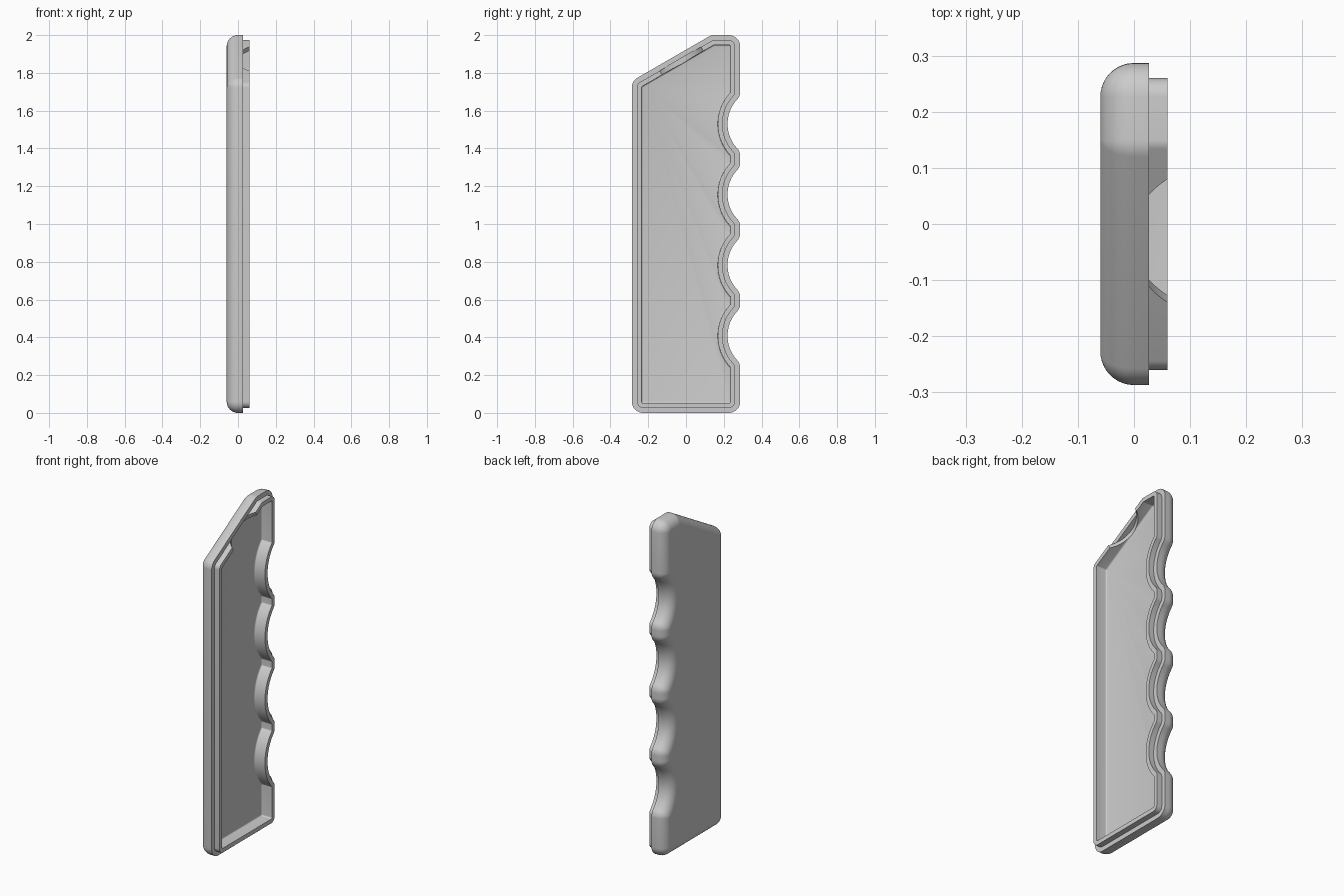
import bpy, bmesh, math
from mathutils import Vector, Matrix

if "Cube" in bpy.data.objects:
    bpy.data.objects.remove(bpy.data.objects["Cube"], do_unlink=True)

mat = bpy.data.materials.new("plain_grey")
mat.use_nodes = True
GREY = (0.6, 0.6, 0.6, 1)
mat.diffuse_color = GREY
mat.node_tree.nodes["Principled BSDF"].inputs["Base Color"].default_value = GREY

ROUND = 0.06                      # edge radius of the shell
SLOPE = math.radians(30)          # slant of the top
HALF, TOP = 0.287, 2.0
SCALLOPS = [0.408 + 0.374 * i for i in range(4)]
SCALLOP_Y, SCALLOP_R = 0.41, 0.19


def core_outline():
    """Sharp outline in (y, z), inset by ROUND: corners and finger arcs in order."""
    lo, hi = -HALF + ROUND, HALF - ROUND
    big_r = SCALLOP_R + ROUND
    reach = math.acos((SCALLOP_Y - hi) / big_r)
    path = [(lo, ROUND), (hi, ROUND)]
    arcs = {}
    for z in SCALLOPS:
        for k in range(25):
            a = reach * (k / 12 - 1)
            n = Vector((math.cos(a), -math.sin(a)))
            p = Vector((SCALLOP_Y, z)) - n * big_r
            p.y = z + math.sin(a) * big_r
            arcs[len(path)] = n
            path.append(tuple(p))
    left_z = 1.757 + ROUND * (math.tan(SLOPE) - 1 / math.cos(SLOPE))
    top_z = TOP - ROUND
    path += [(hi, top_z), (lo + (top_z - left_z) / math.tan(SLOPE), top_z), (lo, left_z)]
    return [Vector(p) for p in path], arcs


def outline_samples(steps=8):
    """Points with outward normals; convex corners fan their normals."""
    pts, arcs = core_outline()
    out = []
    for i, p in enumerate(pts):
        before, after = pts[i - 1], pts[(i + 1) % len(pts)]
        def side_normal(a, b):
            d = (b - a).normalized()
            return Vector((d.y, -d.x))
        n1 = arcs[i] if i in arcs and i - 1 in arcs else side_normal(before, p)
        n2 = arcs[i] if i in arcs and i + 1 in arcs else side_normal(p, after)
        if i in arcs:                       # flat land between neighbouring arcs
            if (i - 2) % 25 == 0:
                n1, n2 = Vector((1, 0)), arcs[i]
            elif (i - 2) % 25 == 24:
                n1, n2 = arcs[i], Vector((1, 0))
            else:
                out.append((p, arcs[i]))
                continue
        a1 = math.atan2(n1.y, n1.x)
        turn = (math.atan2(n2.y, n2.x) - a1 + math.pi) % math.tau - math.pi
        for k in range(steps + 1):
            a = a1 + turn * k / steps
            out.append((p, Vector((math.cos(a), math.sin(a)))))
    return out


# Wall section as (outward offset, x): rounded back, rim step, lip, cavity
section = []
for k in range(11):
    a = math.pi / 2 * k / 10
    section.append((ROUND * math.sin(a), -ROUND * math.cos(a)))
section += [(ROUND, 0.027), (0.033, 0.027), (0.033, 0.06), (0.008, 0.06)]
for k in range(5):
    a = math.pi / 2 * k / 4
    section.append((0.008 * math.cos(a), -0.008 * math.sin(a)))

samples = outline_samples()
bm = bmesh.new()
rings = [[bm.verts.new((x, *(p + n * o))) for p, n in samples] for o, x in section]
count = len(samples)
for r1, r2 in zip(rings, rings[1:]):
    for i in range(count):
        j = (i + 1) % count
        bm.faces.new((r1[i], r1[j], r2[j], r2[i]))
bm.faces.new(rings[0])
bm.faces.new(rings[-1])
bmesh.ops.remove_doubles(bm, verts=bm.verts, dist=0.00005)
bmesh.ops.recalc_face_normals(bm, faces=bm.faces)
mesh = bpy.data.meshes.new("handle_half_shell")
bm.to_mesh(mesh)
bm.free()
shell = bpy.data.objects.new("handle_half_shell", mesh)
bpy.context.collection.objects.link(shell)
mesh.materials.append(mat)

# Round notch through the lip along the slanted top
outward = Vector((0, -math.sin(SLOPE), math.cos(SLOPE)))
notch_y = -0.03
lip_z = 1.757 + (notch_y + HALF) * math.tan(SLOPE) - 0.0265 / math.cos(SLOPE)
depth = 0.08
bpy.ops.mesh.primitive_cylinder_add(vertices=96, radius=0.156, depth=depth)
cutter = bpy.context.object
cutter.name = "notch_cutter"
cutter.hide_render = True
centre = Vector((0.151, notch_y, lip_z)) - outward * depth / 2
cutter.matrix_world = Matrix.Translation(centre) @ Matrix.Rotation(SLOPE, 4, "X")
cutter.data.materials.append(mat)

bpy.context.view_layer.update()
bpy.ops.object.select_all(action="DESELECT")
shell.select_set(True)
bpy.context.view_layer.objects.active = shell
cut = shell.modifiers.new("notch", "BOOLEAN")
cut.operation, cut.object, cut.solver = "DIFFERENCE", cutter, "EXACT"
bpy.ops.object.modifier_apply(modifier=cut.name)
bpy.data.objects.remove(cutter, do_unlink=True)
bpy.ops.object.shade_smooth_by_angle(angle=math.radians(30))
